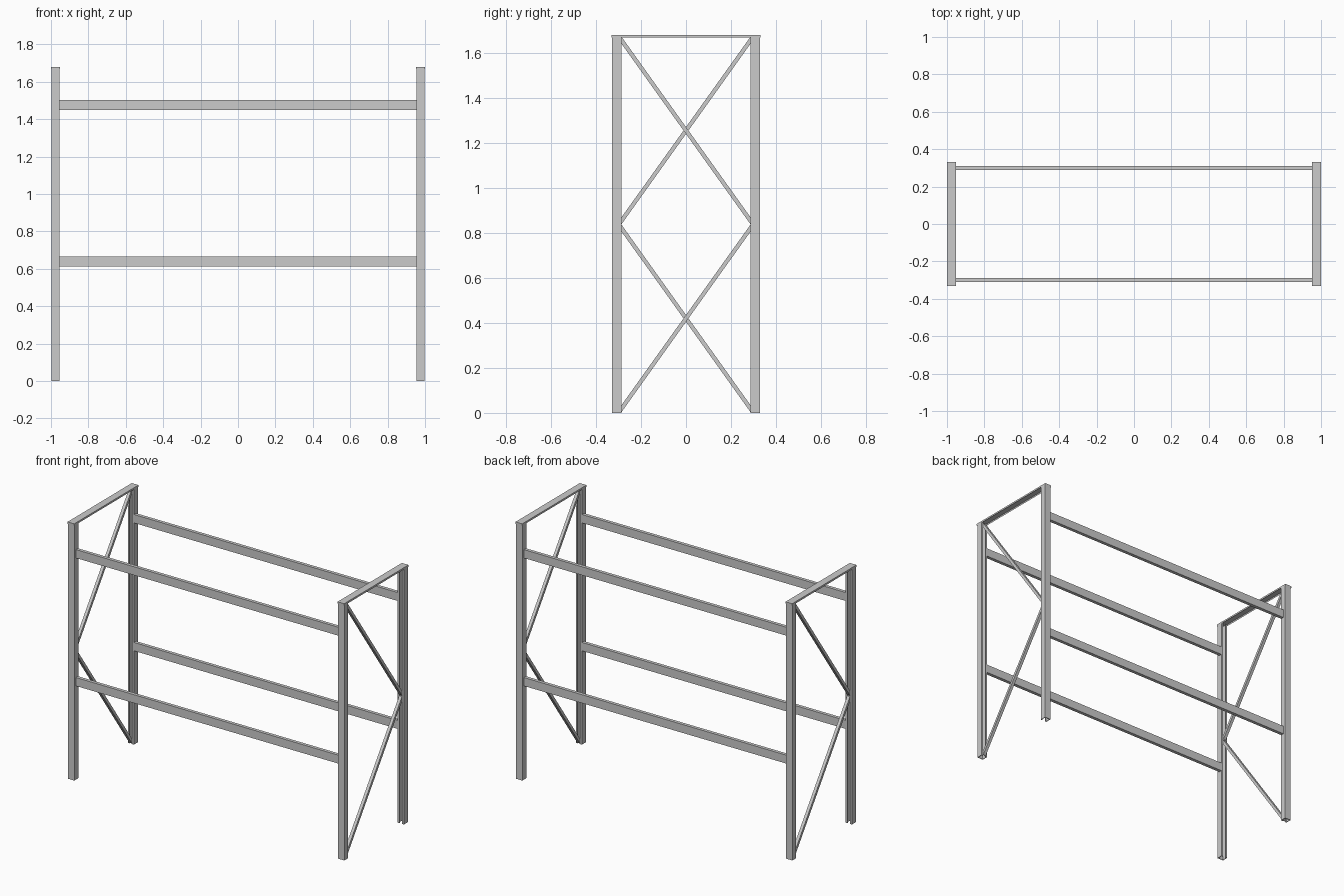
import bpy, bmesh
from mathutils import Vector, Matrix

if "Cube" in bpy.data.objects:
    bpy.data.objects.remove(bpy.data.objects["Cube"])

H = 1.68            # overall height
PX = 0.976          # post centre in x
Y_OUT, Y_IN = 0.328, 0.287


def finish(bm, name):
    bmesh.ops.recalc_face_normals(bm, faces=bm.faces[:])
    me = bpy.data.meshes.new(name)
    bm.to_mesh(me)
    bm.free()
    ob = bpy.data.objects.new(name, me)
    bpy.context.collection.objects.link(ob)
    return ob


def box_bm(lo, hi):
    bm = bmesh.new()
    bmesh.ops.create_cube(bm, size=1)
    lo, hi = Vector(lo), Vector(hi)
    bmesh.ops.scale(bm, vec=hi - lo, verts=bm.verts)
    bmesh.ops.translate(bm, vec=(lo + hi) / 2, verts=bm.verts)
    return bm


def post(name, sx, sy):
    # lipped C section, open towards the middle of the end frame
    w, t, lip = 0.022, 0.004, 0.012
    half = [(w, Y_OUT), (w, Y_IN), (w - lip, Y_IN), (w - lip, Y_IN + t),
            (w - t, Y_IN + t), (w - t, Y_OUT - t)]
    prof = half + [(-x, y) for x, y in reversed(half)]
    bm = bmesh.new()
    face = bm.faces.new([bm.verts.new((sx * PX + x, sy * y, 0)) for x, y in prof])
    ext = bmesh.ops.extrude_face_region(bm, geom=[face])
    up = [v for v in ext["geom"] if isinstance(v, bmesh.types.BMVert)]
    bmesh.ops.translate(bm, vec=(0, 0, H - 0.003), verts=up)
    # keep a closing face at the bottom
    if not any(all(v.co.z < 1e-6 for v in f.verts) for f in bm.faces):
        bm.faces.new([v for v in bm.verts if v.co.z < 1e-6])
    return finish(bm, name)


def brace(name, x, a, b):
    # square bar running between two (y, z) points
    a, b = Vector((x, *a)), Vector((x, *b))
    d = b - a
    bm = box_bm((-0.01, -0.009, -d.length / 2), (0.01, 0.009, d.length / 2))
    z = d.normalized()
    xa = Vector((1, 0, 0))
    rot = Matrix((xa, z.cross(xa), z)).transposed().to_4x4()
    bmesh.ops.transform(bm, matrix=Matrix.Translation((a + b) / 2) @ rot, verts=bm.verts)
    return finish(bm, name)


def cap(name, sx):
    # shallow upside-down tray over the two posts
    bm = box_bm((sx * PX - 0.024, -0.332, H - 0.012), (sx * PX + 0.024, 0.332, H))
    bm.normal_update()
    under = min(bm.faces, key=lambda f: f.calc_center_median().z)
    bmesh.ops.inset_region(bm, faces=[under], thickness=0.003)
    bmesh.ops.translate(bm, vec=(0, 0, 0.009), verts=under.verts)
    return finish(bm, name)


# End frames: the left one is the right one turned half way round
for sx, side in ((1, "right"), (-1, "left")):
    for sy, end in ((-1, "front"), (1, "back")):
        post(f"{end}_{side}_post", sx, sy)
    cap(f"{side}_top_cap", sx)
    y = 0.293 * sx
    brace(f"{side}_lower_brace", sx * PX, (-y, 0.01), (y, 0.83))
    brace(f"{side}_upper_brace", sx * PX, (y, 0.845), (-y, 1.665))

# Long shelf beams
for z, level in ((0.612, "lower"), (1.448, "upper")):
    for sy, end in ((-1, "front"), (1, "back")):
        ys = sorted((sy * 0.289, sy * 0.311))
        finish(box_bm((-0.954, ys[0], z), (0.954, ys[1], z + 0.055)),
               f"{end}_{level}_beam")
